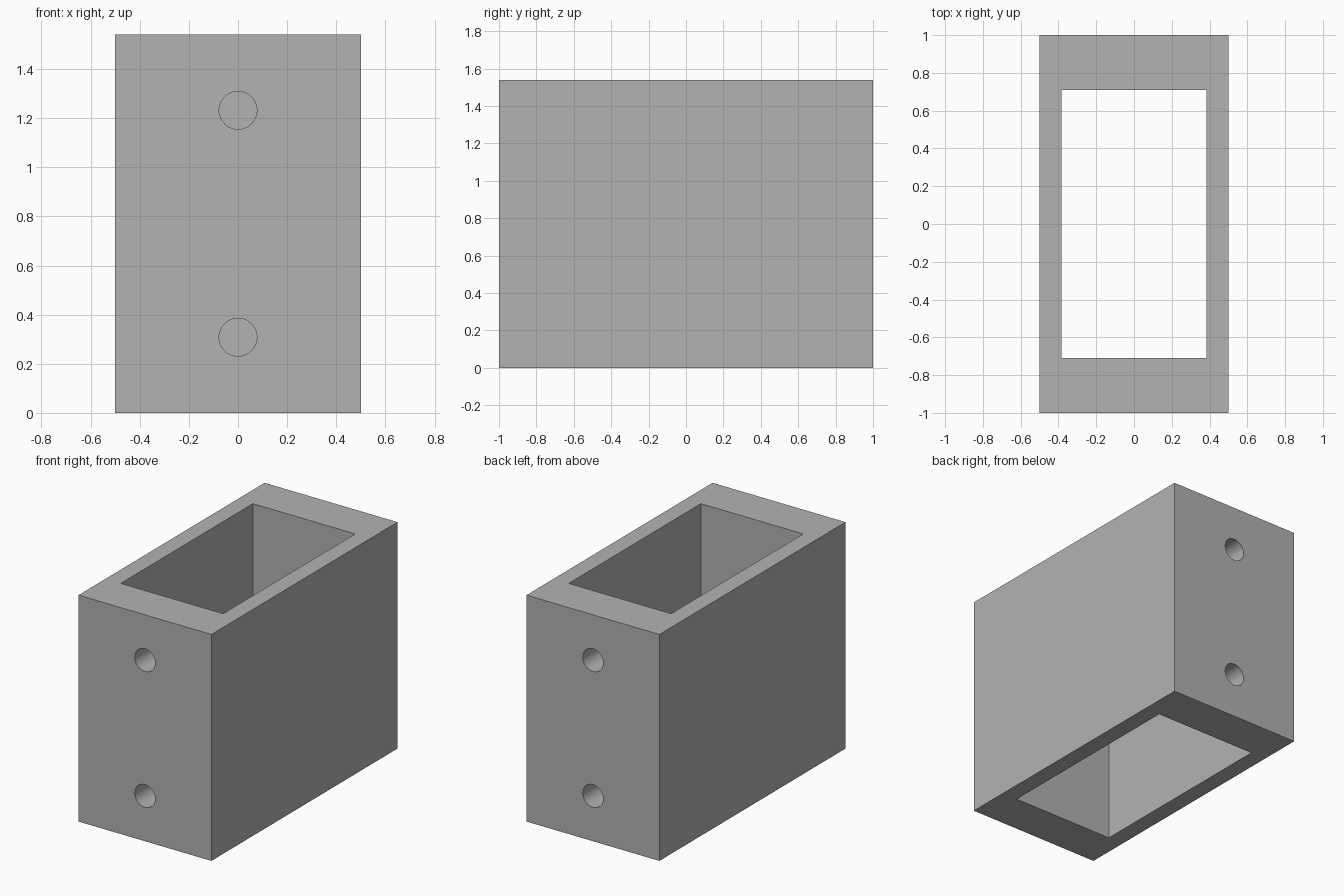
import bpy
import math

cube = bpy.data.objects.get("Cube")
if cube:
    bpy.data.objects.remove(cube, do_unlink=True)

WIDTH, LENGTH, HEIGHT = 1.0, 2.0, 1.54
CAVITY_WIDTH, CAVITY_LENGTH = 0.77, 1.42
HOLE_RADIUS, HOLE_DEPTH = 0.077, 0.23

grey = bpy.data.materials.new("plain_grey")
grey.use_nodes = True
colour = (0.448, 0.448, 0.448, 1)
grey.diffuse_color = colour
grey.node_tree.nodes["Principled BSDF"].inputs["Base Color"].default_value = colour


def box(name, size):
    bpy.ops.mesh.primitive_cube_add(size=1, location=(0, 0, HEIGHT / 2))
    obj = bpy.context.object
    obj.name = name
    obj.scale = size
    bpy.ops.object.transform_apply(location=False, rotation=False, scale=True)
    obj.data.materials.append(grey)
    return obj


def cut(target, cutter):
    mod = target.modifiers.new(cutter.name, "BOOLEAN")
    mod.operation = "DIFFERENCE"
    mod.solver = "EXACT"
    mod.object = cutter
    bpy.context.view_layer.objects.active = target
    bpy.ops.object.modifier_apply(modifier=mod.name)
    bpy.data.objects.remove(cutter, do_unlink=True)


# Rectangular sleeve, open at top and bottom
sleeve = box("sleeve_body", (WIDTH, LENGTH, HEIGHT))
cut(sleeve, box("cavity_cutter", (CAVITY_WIDTH, CAVITY_LENGTH, HEIGHT * 2)))

# Two blind screw holes in each end wall
for side in (-1, 1):
    for z in (HEIGHT * 0.2, HEIGHT * 0.8):
        bpy.ops.mesh.primitive_cylinder_add(
            vertices=64, radius=HOLE_RADIUS, depth=HOLE_DEPTH * 2,
            location=(0, side * LENGTH / 2, z), rotation=(math.pi / 2, 0, 0))
        drill = bpy.context.object
        drill.name = "hole_cutter"
        drill.data.materials.append(grey)
        cut(sleeve, drill)

# Rounded hole walls with crisp edges
bpy.ops.object.select_all(action="DESELECT")
sleeve.select_set(True)
bpy.context.view_layer.objects.active = sleeve
bpy.ops.object.shade_smooth_by_angle(angle=math.radians(30))
